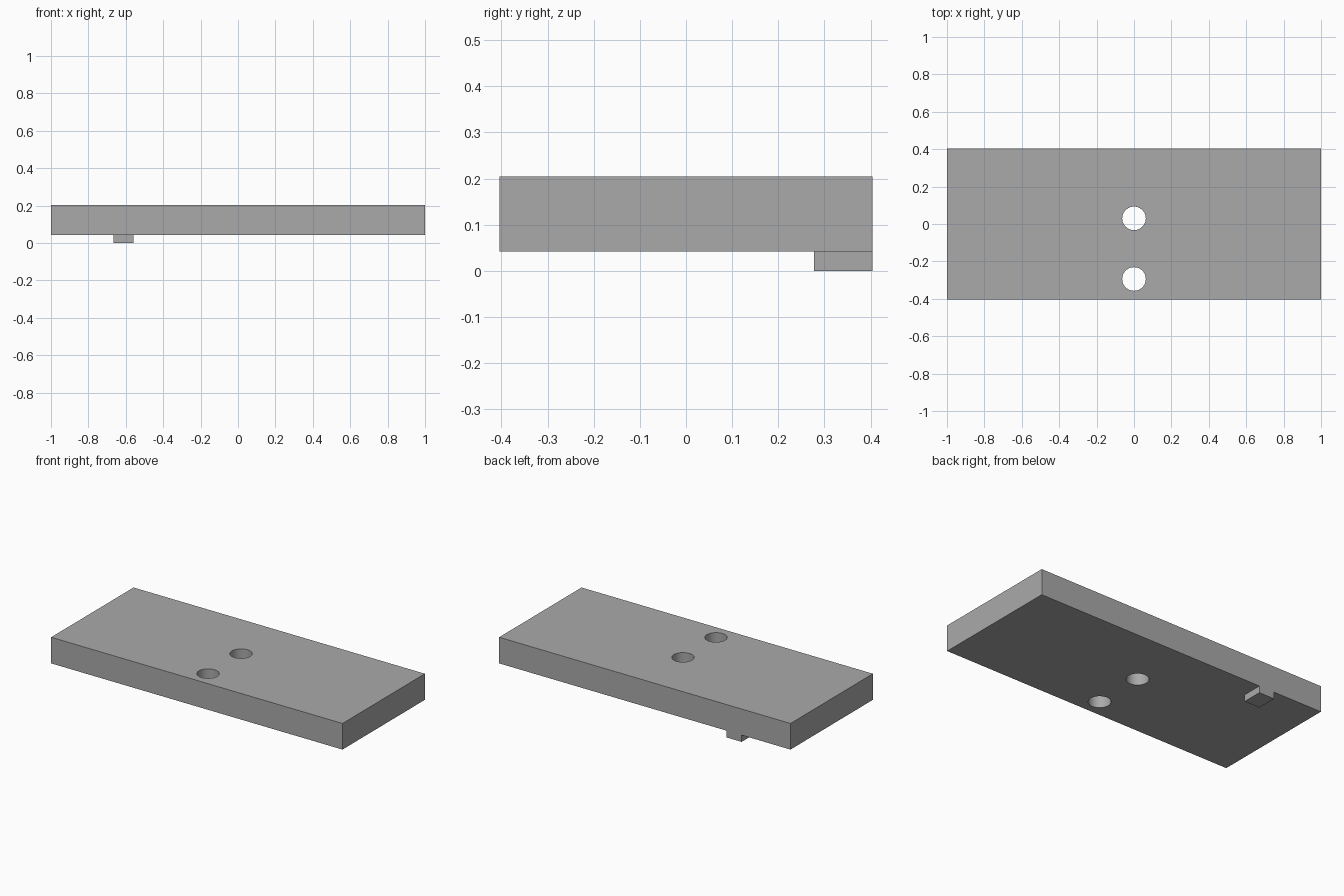
import bpy

cube = bpy.data.objects.get("Cube")
if cube:
    bpy.data.objects.remove(cube, do_unlink=True)

grey = bpy.data.materials.new("plain grey")
grey.use_nodes = True
color = (0.4, 0.4, 0.4, 1)
grey.diffuse_color = color
grey.node_tree.nodes["Principled BSDF"].inputs["Base Color"].default_value = color


def box(name, low, high):
    center = [(a + b) / 2 for a, b in zip(low, high)]
    bpy.ops.mesh.primitive_cube_add(size=1, location=center)
    ob = bpy.context.object
    ob.name = name
    ob.scale = [b - a for a, b in zip(low, high)]
    bpy.ops.object.transform_apply(location=False, rotation=False, scale=True)
    ob.data.materials.append(grey)
    return ob


DEPTH, BOTTOM, TOP = 0.404, 0.042, 0.204

# Flat slab, and the small locating tab flush with its back edge
slab = box("slab", (-1, -DEPTH, BOTTOM), (1, DEPTH, TOP))
box("locating_tab", (-0.665, 0.278, 0), (-0.56, DEPTH, BOTTOM))

# Two round through holes on the centre line
for name, y in (("middle_hole_cutter", 0.03), ("front_hole_cutter", -0.294)):
    bpy.ops.mesh.primitive_cylinder_add(vertices=48, radius=0.063, depth=1,
                                        location=(0, y, TOP / 2))
    cutter = bpy.context.object
    cutter.name = name
    cutter.data.materials.append(grey)
    cut = slab.modifiers.new(name, "BOOLEAN")
    cut.operation = "DIFFERENCE"
    cut.solver = "EXACT"
    cut.object = cutter
    bpy.context.view_layer.objects.active = slab
    bpy.ops.object.modifier_apply(modifier=cut.name)
    bpy.data.objects.remove(cutter, do_unlink=True)

# Smooth hole walls, sharp rims
bpy.ops.object.select_all(action="DESELECT")
slab.select_set(True)
bpy.context.view_layer.objects.active = slab
bpy.ops.object.shade_smooth_by_angle()
